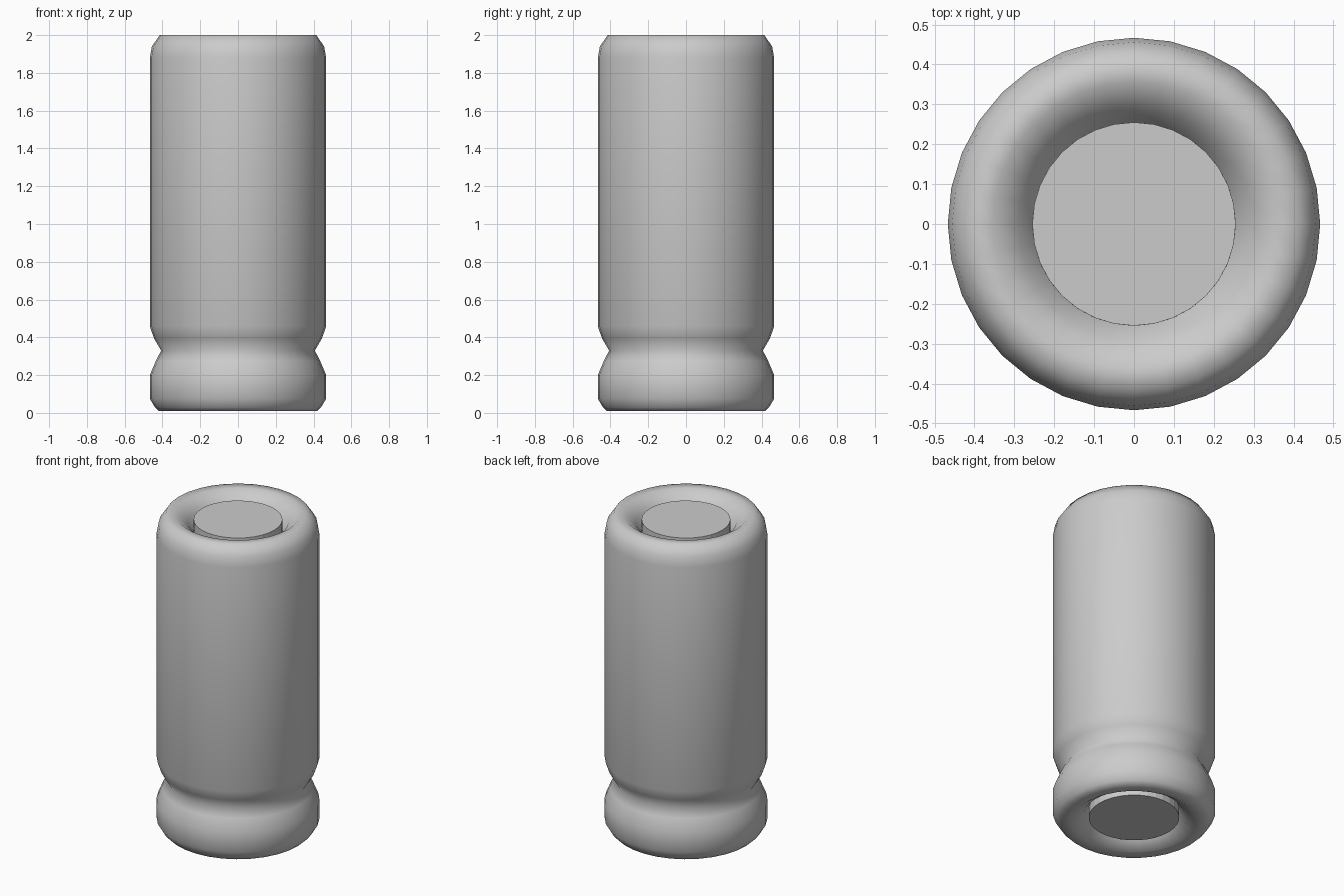
import bpy, bmesh, math

if "Cube" in bpy.data.objects:
    bpy.data.objects.remove(bpy.data.objects["Cube"])

SIDES = 32


def lathe(name, profile, smooth=True):
    """Revolve (radius, z) points around the z axis."""
    bm = bmesh.new()
    rings = []
    for r, z in profile:
        rings.append([bm.verts.new((r * math.cos(2 * math.pi * i / SIDES),
                                    r * math.sin(2 * math.pi * i / SIDES), z))
                      for i in range(SIDES)])
    for a, b in zip(rings, rings[1:]):
        for i in range(SIDES):
            j = (i + 1) % SIDES
            bm.faces.new((a[i], a[j], b[j], b[i]))
    if not smooth:  # solid part: cap both ends
        bm.faces.new(rings[0][::-1])
        bm.faces.new(rings[-1])
    for f in bm.faces:
        f.smooth = smooth
    mesh = bpy.data.meshes.new(name)
    bm.to_mesh(mesh)
    bm.free()
    obj = bpy.data.objects.new(name, mesh)
    bpy.context.collection.objects.link(obj)
    return obj


# outer shell: rounded foot ring, pinched waist, long body, rounded rim
lathe("shell", [
    (0.255, 0.10), (0.29, 0.05), (0.35, 0.01), (0.42, 0.01),
    (0.44, 0.03), (0.467, 0.075), (0.467, 0.20), (0.435, 0.275),
    (0.407, 0.33), (0.445, 0.395), (0.467, 0.46),
    (0.467, 1.88), (0.456, 1.94), (0.415, 2.0),
    (0.355, 2.0), (0.29, 1.95), (0.255, 1.89),
])

# inner core whose flat ends show inside both rims
lathe("core", [(0.26, 0.035), (0.255, 1.967)], smooth=False)
